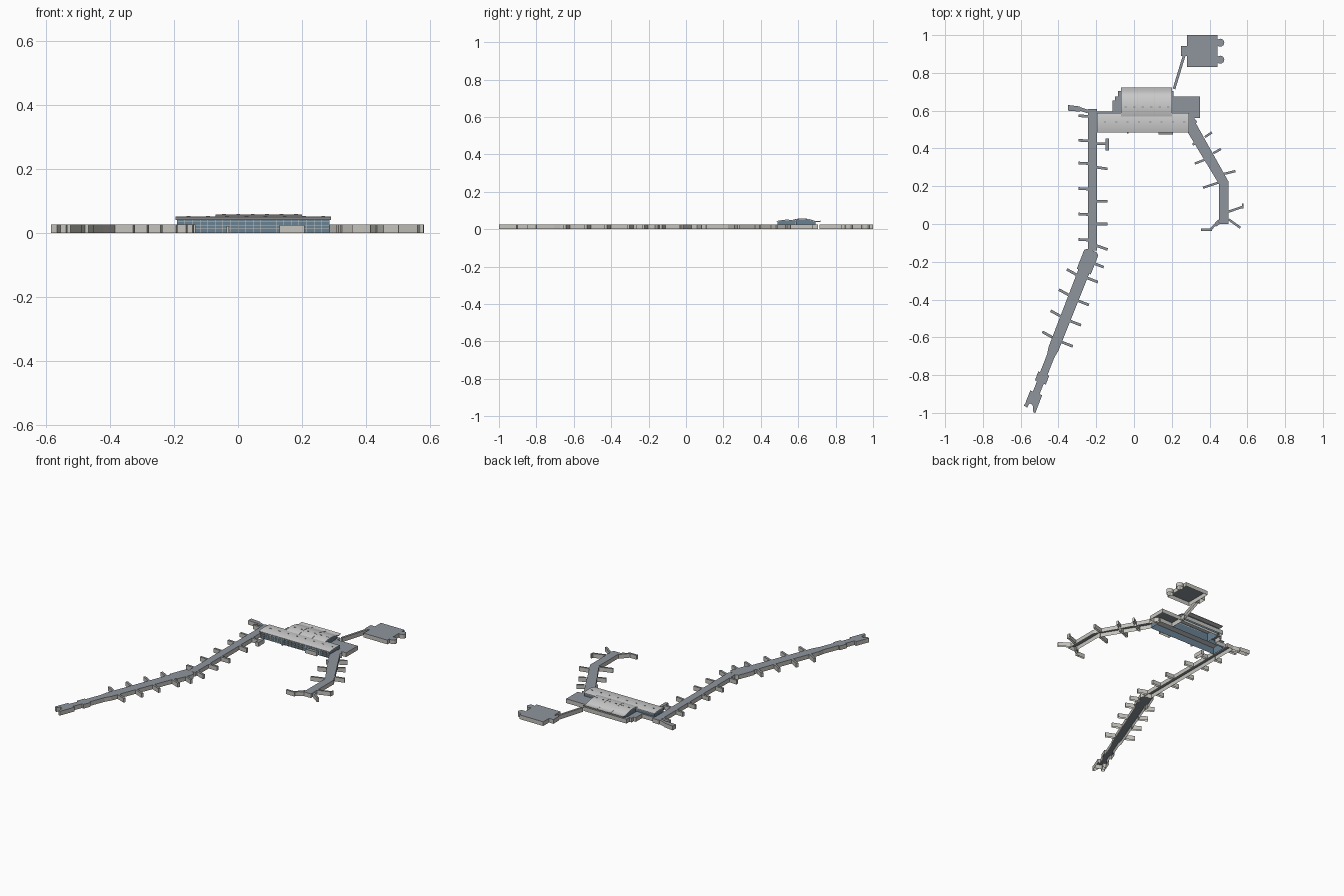
import bpy, bmesh, math
from mathutils import Vector

if "Cube" in bpy.data.objects:
    bpy.data.objects.remove(bpy.data.objects["Cube"])

H = 0.026  # concourse height


def mat(name, c):
    m = bpy.data.materials.new(name)
    m.diffuse_color = (*c, 1)
    m.use_nodes = True
    m.node_tree.nodes["Principled BSDF"].inputs["Base Color"].default_value = m.diffuse_color
    return m


ROOF = mat("grey_roof", (0.27, 0.30, 0.33))
WALL = mat("stone_wall", (0.56, 0.55, 0.51))
GLASS = mat("blue_glass", (0.14, 0.22, 0.29))
WHITE = mat("white_roof", (0.68, 0.69, 0.68))


def finish(name, bm, mats):
    me = bpy.data.meshes.new(name)
    bm.to_mesh(me)
    bm.free()
    ob = bpy.data.objects.new(name, me)
    bpy.context.collection.objects.link(ob)
    for m in mats:
        me.materials.append(m)
    return ob


def shell(name, pts, h=H):
    """Flat-roofed block, open underneath, from a plan outline."""
    area = sum(a[0] * b[1] - b[0] * a[1] for a, b in zip(pts, pts[1:] + pts[:1]))
    if area < 0:
        pts = pts[::-1]
    bm = bmesh.new()
    lo = [bm.verts.new((p[0], p[1], 0)) for p in pts]
    hi = [bm.verts.new((p[0], p[1], h)) for p in pts]
    bm.faces.new(hi)
    for i in range(len(pts)):
        j = (i + 1) % len(pts)
        bm.faces.new((lo[i], lo[j], hi[j], hi[i])).material_index = 1
    return finish(name, bm, [ROOF, WALL])


def rect(name, x0, x1, y0, y1, h=H):
    return shell(name, [(x0, y0), (x1, y0), (x1, y1), (x0, y1)], h)


def arm(name, a, b, w=0.014, h=H):
    """Narrow bridge between two plan points."""
    a, b = Vector(a), Vector(b)
    d = (b - a).normalized()
    n = Vector((-d.y, d.x)) * w / 2
    return shell(name, [tuple(a + n), tuple(a - n), tuple(b - n), tuple(b + n)], h)


def solid_boxes(name, boxes, m):
    """Several closed boxes (x0,x1,y0,y1,z0,z1) in one object."""
    bm = bmesh.new()
    for x0, x1, y0, y1, z0, z1 in boxes:
        vs = bmesh.ops.create_cube(bm, size=1)["verts"]
        for v in vs:
            v.co = (x0 if v.co.x < 0 else x1, y0 if v.co.y < 0 else y1, z0 if v.co.z < 0 else z1)
    return finish(name, bm, [m])


# West concourse: straight north half
rect("west_pier", -0.243, -0.197, -0.14, 0.61)
for i, y in enumerate([0.57, 0.44, 0.32, 0.185, 0.05, -0.085]):
    arm(f"west_gate_left_{i}", (-0.243, y), (-0.293, y + 0.003))
for i, (y, dy) in enumerate([(0.30, -0.008), (0.12, 0), (0.0, 0), (-0.115, -0.02)]):
    arm(f"west_gate_right_{i}", (-0.197, y), (-0.14, y + dy))
arm("west_gate_tee_stem", (-0.197, 0.425), (-0.152, 0.425))
rect("west_gate_tee_head", -0.152, -0.133, 0.39, 0.452)
arm("northwest_bridge", (-0.243, 0.595), (-0.288, 0.61), 0.018)
shell("northwest_gate_block", [(-0.285, 0.595), (-0.285, 0.622), (-0.35, 0.63), (-0.35, 0.60)])

# West concourse: slanted south half, stepping narrower to the tip
A = Vector((-0.222, -0.14))
D = Vector((-0.365, -0.931)).normalized()
N = Vector((-D.y, D.x))  # points to the east side


def along(t, s):
    return tuple(A + D * t + N * s)


steps = [(0, .024), (.012, .04), (.12, .04), (.12, .031), (.56, .028), (.60, .021),
         (.70, .021), (.70, .031), (.75, .031), (.75, .019), (.81, .019), (.81, .034), (.875, .034)]
shell("southwest_pier", [along(t, s) for t, s in steps] + [along(t, -s) for t, s in steps[::-1]])
for i, t in enumerate([0.15, 0.265, 0.385, 0.505]):
    arm(f"southwest_gate_left_{i}", along(t, -0.029), along(t - 0.008, -0.088))
for i, t in enumerate([0.06, 0.145, 0.275, 0.39, 0.51]):
    arm(f"southwest_gate_right_{i}", along(t, 0.029), along(t, 0.09))
arm("southwest_tip_left", along(0.85, -0.02), (-0.574, -0.967), 0.02)
shell("southwest_tip_right", [along(.875, .034), along(.875, .005), (-0.533, -0.998), (-0.522, -1.0)])

# East concourse, bent once
shell("east_pier", [(0.285, 0.56), (0.31, 0.565), (0.50, 0.225), (0.50, 0.0), (0.45, 0.0),
                    (0.45, 0.21), (0.285, 0.485)])
east = [((0.375, 0.46), (0.412, 0.485)), ((0.42, 0.375), (0.46, 0.397)), ((0.475, 0.265), (0.537, 0.28)),
        ((0.365, 0.45), (0.31, 0.42)), ((0.40, 0.35), (0.322, 0.32)), ((0.45, 0.22), (0.365, 0.192)),
        ((0.50, 0.065), (0.572, 0.09)), ((0.50, 0.025), (0.563, -0.02)),
        ((0.45, 0.02), (0.405, -0.03)), ((0.413, -0.03), (0.355, -0.03)), ((0.45, 0.005), (0.43, -0.01))]
for i, (a, b) in enumerate(east):
    arm(f"east_gate_{i}", a, b, 0.012)
arm("east_gate_tip", (0.575, 0.082), (0.577, 0.108), 0.008)
arm("east_link", (0.295, 0.58), (0.33, 0.535), 0.014)

# Satellite building and its long walkway
rect("satellite", 0.28, 0.443, 0.832, 1.0)
rect("satellite_lobby", 0.25, 0.28, 0.89, 0.943)
arm("satellite_walkway", (0.212, 0.715), (0.268, 0.90), 0.014)
for i, y in enumerate([0.96, 0.87]):
    c = [(0.457 + 0.021 * math.cos(k * math.pi / 8), y + 0.021 * math.sin(k * math.pi / 8)) for k in range(16)]
    shell(f"satellite_round_gate_{i}", c)

# Terminal base wings
shell("terminal_base_west", [(-0.195, 0.585), (-0.195, 0.595), (-0.115, 0.595), (-0.115, 0.655), (-0.10, 0.655),
                             (-0.10, 0.675), (-0.07, 0.675), (-0.07, 0.585)])
rect("terminal_base_north", -0.085, 0.21, 0.675, 0.705)
shell("terminal_base_east", [(0.20, 0.675), (0.35, 0.675), (0.35, 0.56), (0.29, 0.56), (0.29, 0.585), (0.20, 0.585)])


# Curved-roof halls: glazed walls under a thin vaulted roof
def curve(pts, n=14):
    """Smooth profile through three (y, z) points."""
    (y0, z0), (y1, z1), (y2, z2) = pts
    out = []
    for i in range(n + 1):
        y = y0 + (y2 - y0) * i / n
        out.append((y, z0 * (y - y1) * (y - y2) / ((y0 - y1) * (y0 - y2))
                    + z1 * (y - y0) * (y - y2) / ((y1 - y0) * (y1 - y2))
                    + z2 * (y - y0) * (y - y1) / ((y2 - y0) * (y2 - y1))))
    return out


def extrude_x(name, prof, x0, x1, m, closed=True):
    bm = bmesh.new()
    a = [bm.verts.new((x0, *p)) for p in prof]
    b = [bm.verts.new((x1, *p)) for p in prof]
    for i in range(len(prof) if closed else len(prof) - 1):
        j = (i + 1) % len(prof)
        bm.faces.new((a[i], a[j], b[j], b[i]))
    bm.faces.new(a[::-1])
    bm.faces.new(b)
    bmesh.ops.recalc_face_normals(bm, faces=bm.faces)
    ob = finish(name, bm, [m])
    bpy.context.view_layer.objects.active = ob
    bpy.ops.object.select_all(action='DESELECT')
    ob.select_set(True)
    bpy.ops.object.shade_smooth_by_angle(angle=math.radians(30))
    return ob


def hall(name, x0, x1, prof, inset_front, inset_back):
    roof = prof + [(y, z - 0.004) for y, z in prof[::-1]]
    extrude_x(name + "_roof", roof, x0, x1, WHITE)
    ya, yb = prof[0][0] + inset_front, prof[-1][0] - inset_back
    top = [(y, z - 0.003) for y, z in prof if ya <= y <= yb]
    wall = [(ya, 0)] + [(ya, top[0][1])] + top[1:] + [(yb, top[-1][1]), (yb, 0)]
    # outline left open along the ground
    extrude_wall = extrude_x(name + "_glass", wall, x0 + 0.004, x1 - 0.004, GLASS, closed=False)
    return extrude_wall


front = curve([(0.485, 0.044), (0.54, 0.051), (0.588, 0.046)])
rear = curve([(0.57, 0.049), (0.62, 0.057), (0.69, 0.043)]) + [(0.705, 0.042), (0.722, 0.045)]
hall("front_hall", -0.195, 0.29, front, 0.008, 0.003)
hall("rear_hall", -0.07, 0.20, rear, 0.018, 0.03)

# Window bars on the front hall
bars = [(-0.19 + i * 0.0237, -0.1885 + i * 0.0237, 0.4905, 0.493, 0, 0.041) for i in range(21)]
bars += [(-0.19, 0.285, 0.4905, 0.493, z, z + 0.0012) for z in (0.012, 0.024, 0.035)]
solid_boxes("front_window_bars", bars, WALL)

# Entrance canopies
rect("front_entrance", 0.13, 0.207, 0.473, 0.493, 0.025)
rect("front_door_post", -0.036, -0.028, 0.478, 0.493, 0.022)

# Rooflights along the crests and thin seams between rear bays
solid_boxes("rooflights", [(x, x + 0.012, 0.538, 0.542, 0.049, 0.0525) for x in
                           [-0.16 + 0.06 * i for i in range(8)]]
            + [(x, x + 0.012, 0.618, 0.622, 0.055, 0.0585) for x in
               [-0.05 + 0.045 * i for i in range(6)]], ROOF)
for i, x in enumerate([0.02, 0.11]):
    seam = [(y, z + 0.001) for y, z in rear] + [(y, z - 0.001) for y, z in rear[::-1]]
    extrude_x(f"rear_roof_seam_{i}", seam, x - 0.001, x + 0.001, WALL)
